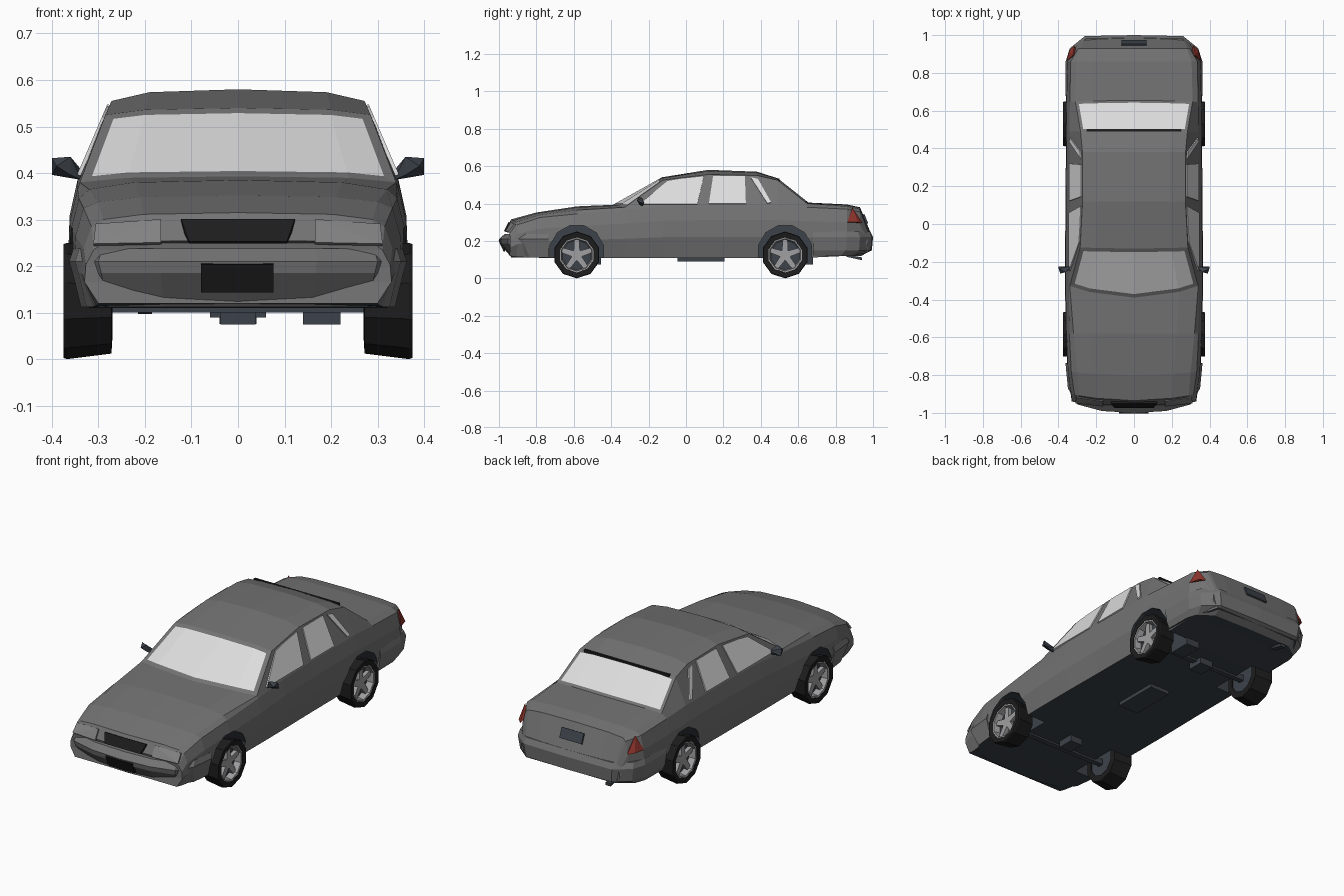
import bpy, bmesh, math
from mathutils import Vector

if "Cube" in bpy.data.objects:
    bpy.data.objects.remove(bpy.data.objects["Cube"])

COLOURS = {
    "body_grey": (.17, .17, .17), "glass": (.72, .72, .72), "tyre_black": (.012, .012, .012),
    "underside_slate": (.045, .055, .068), "tail_red": (.27, .035, .025),
    "rim_silver": (.35, .35, .36), "headlight_grey": (.22, .22, .22),
}
MATS, IDX = [], {}
for i, (n, c) in enumerate(COLOURS.items()):
    m = bpy.data.materials.new(n)
    m.diffuse_color = (*c, 1)
    m.use_nodes = True
    m.node_tree.nodes["Principled BSDF"].inputs["Base Color"].default_value = m.diffuse_color
    MATS.append(m)
    IDX[n] = i


def finish(name, bm, mat=None):
    """Turn a bmesh into an object; mat=None keeps per-face indices."""
    bmesh.ops.recalc_face_normals(bm, faces=bm.faces)
    me = bpy.data.meshes.new(name)
    bm.to_mesh(me)
    bm.free()
    for m in (MATS if mat is None else [MATS[IDX[mat]]]):
        me.materials.append(m)
    ob = bpy.data.objects.new(name, me)
    bpy.context.collection.objects.link(ob)
    return ob


def loft(bm, rings, closed=True):
    """Quads between rings; returns the vertices and a face grid."""
    vs = [[bm.verts.new(p) for p in r] for r in rings]
    n = len(rings[0])
    grid = [[bm.faces.new((a[j], a[(j + 1) % n], b[(j + 1) % n], b[j]))
             for j in range(n if closed else n - 1)] for a, b in zip(vs, vs[1:])]
    return vs, grid


def solid(name, pts, mat, mirror=False):
    """Convex solid wrapped around points."""
    bm = bmesh.new()
    for s in ((1, -1) if mirror else (1,)):
        v = [bm.verts.new((s * x, y, z)) for x, y, z in pts]
        bmesh.ops.convex_hull(bm, input=v)
    return finish(name, bm, mat)


def box(name, c, s, mat, mirror=False):
    pts = [(c[0] + a * s[0] / 2, c[1] + b * s[1] / 2, c[2] + d * s[2] / 2)
           for a in (-1, 1) for b in (-1, 1) for d in (-1, 1)]
    return solid(name, pts, mat, mirror)


def plate(name, pts, push, mat, mirror=False):
    """Thin plate: outline lifted off the surface along push."""
    p = Vector(push)
    return solid(name, [Vector(q) + p * k for q in pts for k in (-.5, 1)], mat, mirror)


# ---- body shell: y, bow, floor z, half width, belt z, rail x, rail z, top z
STATIONS = [
    (-.965, .03, .12, .33, .235, .29, .25, .255),
    (-.935, .04, .115, .335, .285, .29, .30, .315),
    (-.80, .02, .11, .352, .325, .30, .338, .352),
    (-.58, 0, .11, .362, .345, .32, .365, .385),
    (-.39, .07, .11, .365, .365, .34, .38, .393),
    (-.13, .01, .11, .365, .385, .285, .525, .54),
    (.12, 0, .11, .362, .39, .272, .555, .58),
    (.38, 0, .11, .361, .39, .273, .55, .57),
    (.49, 0, .11, .361, .39, .283, .525, .535),
    (.655, -.01, .11, .36, .38, .31, .40, .405),
    (.86, 0, .12, .355, .37, .305, .385, .395),
    (.93, 0, .13, .315, .355, .28, .37, .38),
    (.985, -.02, .14, .29, .235, .26, .245, .25),
]


def section(y, bow, zb, w, belt, xe, ze, zt):
    h = belt - zb
    half = [(w - .03, zb), (w, zb + .4 * h), (w - .003, zb + .72 * h), (w - .02, belt),
            (xe, ze), (.7 * xe, zt - .25 * (zt - ze))]
    loop = half + [(0, zt)] + [(-x, z) for x, z in reversed(half)]
    return [(x, y + bow * (x / .36) ** 2, z) for x, z in loop]


bm = bmesh.new()
vs, grid = loft(bm, [section(*s) for s in STATIONS])
for r in (vs[0], vs[-1]):
    for j in range(6):
        bm.faces.new((r[j], r[j + 1], r[11 - j], r[12 - j]) if j < 5
                     else (r[5], r[6], r[7]))
bmesh.ops.recalc_face_normals(bm, faces=bm.faces)
for f in bm.faces:
    if f.normal.z < -.8 and f.calc_center_median().z < .15:
        f.material_index = IDX["underside_slate"]
# windscreen and rear window are inset regions of the shell
for i, t in ((4, .022), (8, .016)):
    glass = grid[i][4:8]
    bmesh.ops.inset_region(bm, faces=glass, thickness=t, use_even_offset=True)
    for f in glass:
        f.material_index = IDX["glass"]
body = finish("body_shell", bm)

# ---- wheel arches and wheels
AXLES = (-.584, .53)


def ring(r, x, n, y=0, z=0, turn=0):
    return [(x, y + r * math.sin(turn + math.tau * k / n), z - r * math.cos(turn + math.tau * k / n))
            for k in range(n)]


for y in AXLES:
    for s in (1, -1):
        bm = bmesh.new()
        v, _ = loft(bm, [ring(.147, s * .22, 12, y, .14, .26), ring(.147, s * .5, 12, y, .14, .26)])
        for r in v:
            bm.faces.new(r)
        for f in bm.faces:
            f.material_index = IDX["underside_slate"]
        cutter = finish("arch_cutter", bm)
        cutter.hide_render = True
        mod = body.modifiers.new("arch", "BOOLEAN")
        mod.operation, mod.solver, mod.object = "DIFFERENCE", "EXACT", cutter
        bpy.context.view_layer.objects.active = body
        bpy.ops.object.modifier_apply(modifier=mod.name)
        bpy.data.objects.remove(cutter)

N = 10
TYRE = [(.088, .35), (.094, .372), (.122, .375), (.125, .368), (.113, .272), (.08, .27)]
RIM = [(.094, .371), (.086, .369), (.08, .335)]
for y, end in zip(AXLES, ("front", "rear")):
    for s, side in ((1, "right"), (-1, "left")):
        tag = f"{end}_{side}_"
        bm = bmesh.new()
        loft(bm, [ring(r, s * x, N, y, .125) for r, x in TYRE + TYRE[:1]])
        finish(tag + "tyre", bm, "tyre_black")
        bm = bmesh.new()
        loft(bm, [ring(r, s * x, N, y, .125) for r, x in RIM])
        finish(tag + "rim", bm, "rim_silver")
        bm = bmesh.new()
        v, _ = loft(bm, [ring(.088, s * .275, N, y, .125), ring(.088, s * .335, N, y, .125)])
        for r in v:
            bm.faces.new(r)
        finish(tag + "brake_disc", bm, "underside_slate")
        for k in range(5):
            a = math.tau * k / 5
            d, t = Vector((0, math.sin(a), math.cos(a))), Vector((0, math.cos(a), -math.sin(a)))
            c = Vector((0, y, .125))
            solid(tag + "spoke", [c + d * r + t * w * q + Vector((s * x, 0, 0))
                                  for r, w in ((0, .018), (.086, .013)) for q in (-1, 1)
                                  for x in (.335, .355)], "rim_silver")


# ---- bumpers: half outline lofted upward through (z, y scale, x scale) rings
def bumper(name, half, rings):
    y0 = half[-1][1]
    loop = half + [(-x, y) for x, y in reversed(half[1:])]
    bm = bmesh.new()
    v, _ = loft(bm, [[(x * sx, y0 + (y - y0) * k, z) for x, y in loop] for z, k, sx in rings])
    for r in (v[0], v[-1]):
        bm.faces.new(r)
    bmesh.ops.recalc_face_normals(bm, faces=bm.faces)
    for f in bm.faces:
        if f.normal.z < -.9:
            f.material_index = IDX["underside_slate"]
    finish(name, bm)


bumper("front_bumper", [(0, -1), (.17, -.99), (.30, -.955), (.35, -.87), (.363, -.735)],
       [(.112, .75, .93), (.185, .98, .98), (.21, 1, 1), (.238, .88, .975)])
bumper("rear_bumper", [(0, 1), (.26, .995), (.34, .93), (.362, .86), (.364, .68)],
       [(.12, .8, .93), (.15, .98, .97), (.22, 1, 1), (.25, .955, .98)])

# ---- side windows: (y, z) outlines laid on the sloping cabin side
SIDE_WINDOWS = {
    "front_door_window": [(-.25, .395), (-.10, .518), (-.03, .53), (.095, .543), (.06, .395)],
    "rear_door_window": [(.122, .397), (.145, .546), (.315, .546), (.32, .397)],
    "quarter_window": [(.345, .54), (.385, .53), (.455, .405), (.435, .40)],
}
for name, outline in SIDE_WINDOWS.items():
    plate(name, [(.345 - (z - .385) * .43, y, z) for y, z in outline], (.005, 0, .002), "glass", True)

# ---- front details
plate("headlight", [(.165, -.960, .248), (.31, -.944, .245), (.305, -.912, .288), (.165, -.932, .298)],
      (.001, -.006, .003), "headlight_grey", True)
plate("grille", [(s * x, y, z) for s in (1, -1)
                 for x, y, z in ((.105, -.966, .25), (.122, -.942, .298), (.115, -.952, .27))],
      (0, -.007, .003), "tyre_black")
plate("front_plate", [(x, y, z) for x in (-.08, .076) for y, z in ((-.968, .145), (-.996, .205))],
      (0, -.007, -.002), "tyre_black")
solid("mirror", [(.335, -.235, .385), (.335, -.225, .405), (.36, -.255, .435), (.40, -.235, .432),
                 (.40, -.225, .396), (.36, -.25, .396), (.39, -.262, .415)], "underside_slate", True)

# ---- rear details
solid("tail_light", [(.357, .862, .30), (.315, .945, .295), (.325, .89, .378), (.342, .92, .30),
                     (.30, .90, .33)], "tail_red", True)
plate("rear_plate", [(x, y, z) for x in (-.065, .065) for y, z in ((.947, .342), (.968, .292))],
      (0, .006, .003), "underside_slate")
box("rear_window_trim", (0, .495, .528), (.50, .012, .014), "tyre_black")

# ---- underside
box("front_axle", (0, -.584, .115), (.54, .03, .03), "underside_slate")
box("rear_axle", (0, .53, .115), (.54, .03, .03), "underside_slate")
box("engine_sump", (0, -.50, .095), (.075, .09, .04), "underside_slate")
box("floor_pan", (0, .08, .1), (.12, .25, .02), "underside_slate")
box("rear_differential", (0, .53, .098), (.08, .09, .045), "underside_slate")
box("silencer", (.18, .62, .095), (.08, .12, .04), "underside_slate")
solid("tail_pipe", [(x, y, z) for x in (-.215, -.185)
                    for y, z in ((.84, .13), (.86, .115), (.94, .112), (.94, .097))], "underside_slate")
